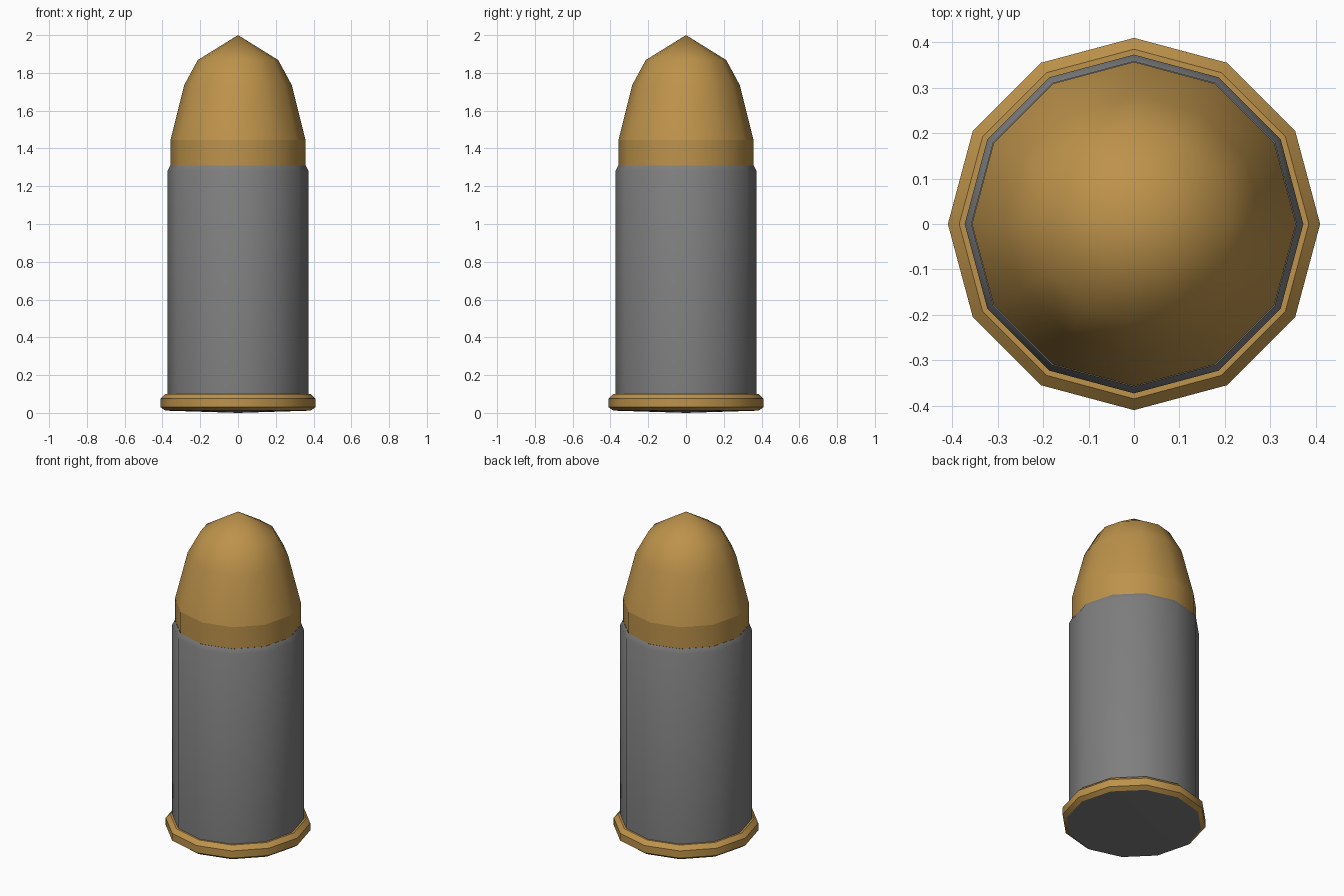
import bpy, bmesh, math

if "Cube" in bpy.data.objects:
    bpy.data.objects.remove(bpy.data.objects["Cube"])

SIDES = 12


def material(name, rgb):
    m = bpy.data.materials.new(name)
    m.diffuse_color = (*rgb, 1)
    m.use_nodes = True
    m.node_tree.nodes["Principled BSDF"].inputs["Base Color"].default_value = m.diffuse_color
    return m


brass = material("brass", (0.51, 0.29, 0.07))
steel = material("grey_steel", (0.21, 0.21, 0.21))


def lathe(name, profile, mat):
    """Turn (radius, height) points around z; radius 0 makes a pole."""
    bm = bmesh.new()
    rings = []
    for r, z in profile:
        if r == 0:
            rings.append([bm.verts.new((0, 0, z))] * SIDES)
        else:
            rings.append([bm.verts.new((r * math.cos(a), r * math.sin(a), z))
                          for a in (i * math.tau / SIDES for i in range(SIDES))])
    for lo, hi in zip(rings, rings[1:]):
        for i in range(SIDES):
            j = (i + 1) % SIDES
            bm.faces.new(dict.fromkeys((lo[i], lo[j], hi[j], hi[i])))
    mesh = bpy.data.meshes.new(name)
    bm.to_mesh(mesh)
    bm.free()
    mesh.materials.append(mat)
    ob = bpy.data.objects.new(name, mesh)
    bpy.context.collection.objects.link(ob)
    bpy.ops.object.select_all(action='DESELECT')
    ob.select_set(True)
    bpy.context.view_layer.objects.active = ob
    bpy.ops.object.shade_smooth_by_angle(angle=math.radians(30.5))
    return ob


# slightly domed grey base plate
lathe("base_plate", [(0, 0), (0.385, 0.012)], steel)
# bevelled rim
lathe("rim", [(0.385, 0.012), (0.41, 0.03), (0.41, 0.075), (0.385, 0.10), (0.373, 0.10)], brass)
# casing with chamfered mouth
lathe("casing", [(0.373, 0.10), (0.373, 1.28), (0.358, 1.31)], steel)
# straight collar and tapered nose
lathe("collar", [(0.357, 1.31), (0.357, 1.445)], brass)
lathe("nose", [(0.357, 1.445), (0.285, 1.735), (0.213, 1.868), (0, 2.0)], brass)
